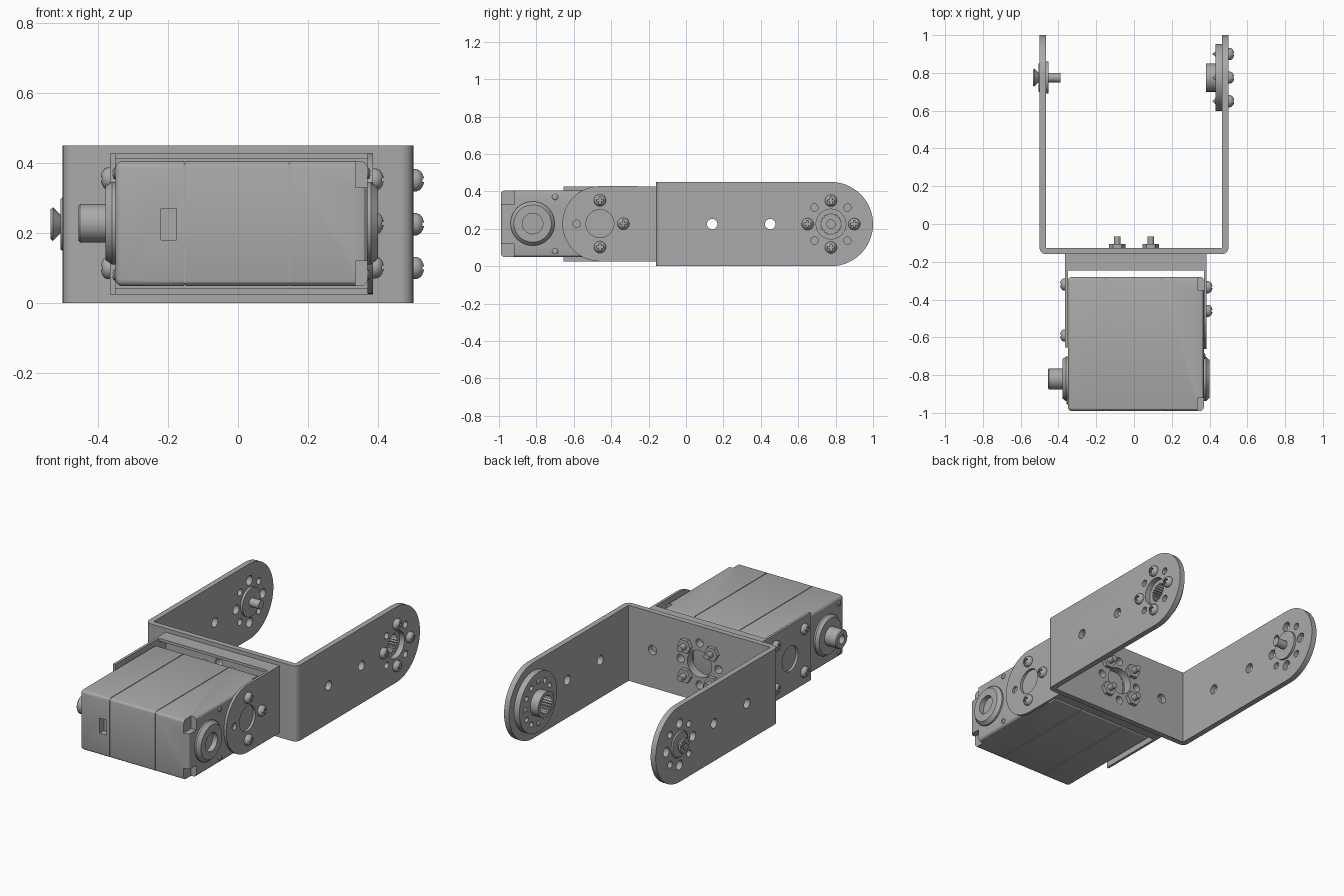
import bpy, bmesh
from math import sin, cos, pi, radians

if "Cube" in bpy.data.objects:
    bpy.data.objects.remove(bpy.data.objects["Cube"])

C = 0.225          # height of the centre line
PITCH = 0.125      # radius of the screw circles

grey = bpy.data.materials.new("grey metal")
grey.use_nodes = True
grey.diffuse_color = (0.4, 0.4, 0.4, 1)
grey.node_tree.nodes["Principled BSDF"].inputs["Base Color"].default_value = (0.4, 0.4, 0.4, 1)


def place(axis, u, v, t):
    return {"x": (t, u, v), "y": (u, t, v), "z": (u, v, t)}[axis]


def finish(bm, name):
    bmesh.ops.remove_doubles(bm, verts=bm.verts, dist=1e-5)
    bmesh.ops.recalc_face_normals(bm, faces=bm.faces)
    me = bpy.data.meshes.new(name)
    bm.to_mesh(me)
    bm.free()
    me.materials.append(grey)
    ob = bpy.data.objects.new(name, me)
    bpy.context.collection.objects.link(ob)
    smooth(ob)
    return ob


def smooth(ob):
    ob.data.shade_smooth()
    ob.data.set_sharp_from_angle(angle=radians(30))


def add_prism(bm, pts, axis, a, b):
    low = bm.faces.new([bm.verts.new(place(axis, u, v, a)) for u, v in pts])
    top = bmesh.ops.extrude_face_region(bm, geom=[low])["geom"]
    shift = place(axis, 0, 0, b - a)
    bmesh.ops.translate(bm, vec=shift, verts=[g for g in top if isinstance(g, bmesh.types.BMVert)])


def prism(name, pts, axis, a, b):
    bm = bmesh.new()
    add_prism(bm, pts, axis, a, b)
    return finish(bm, name)


def arc(u, v, r, a0, a1, n=24):
    return [(u + r * cos(radians(a0 + (a1 - a0) * i / n)),
             v + r * sin(radians(a0 + (a1 - a0) * i / n))) for i in range(n + 1)]


def rect(u0, u1, v0, v1):
    return [(u0, v0), (u1, v0), (u1, v1), (u0, v1)]


def lathe(name, axis, u, v, profile, seg=32):
    """Turn (distance along axis, radius) points; a profile off the axis makes a ring."""
    bm = bmesh.new()
    rings = [[bm.verts.new(place(axis, u + r * cos(2 * pi * k / seg), v + r * sin(2 * pi * k / seg), t))
              for k in range(seg)] for t, r in profile]
    pairs = list(zip(rings, rings[1:]))
    if profile[0][1] > 0:
        pairs.append((rings[-1], rings[0]))
    for p, q in pairs:
        for k in range(seg):
            j = (k + 1) % seg
            bm.faces.new((p[k], p[j], q[j], q[k]))
    return finish(bm, name)


def cylinder(name, axis, u, v, a, b, r, seg=32):
    return lathe(name, axis, u, v, [(a, 0), (a, r), (b, r), (b, 0)], seg)


def boolean(ob, cutter, op="DIFFERENCE"):
    mod = ob.modifiers.new("cut", "BOOLEAN")
    mod.operation, mod.object, mod.solver = op, cutter, "EXACT"
    bake(ob)
    bpy.data.objects.remove(cutter)


def bake(ob):
    graph = bpy.context.evaluated_depsgraph_get()
    me = bpy.data.meshes.new_from_object(ob.evaluated_get(graph))
    ob.modifiers.clear()
    ob.data = me
    smooth(ob)


def drill(ob, axis, a, b, holes):
    """Cut round holes, each (u, v, radius)."""
    bm = bmesh.new()
    for u, v, r in holes:
        add_prism(bm, arc(u, v, r, 0, 345, 23), axis, a, b)
    boolean(ob, finish(bm, "drill"))


def circle(u, v, r, n, start=0):
    return [(u + r * cos(start + 2 * pi * i / n), v + r * sin(start + 2 * pi * i / n)) for i in range(n)]


def screw(name, axis, u, v, t, d, r=0.032, h=0.03):
    """Domed head standing on t towards d, with a cross recess."""
    dome = [(t + d * h * s, r * w) for s, w in ((0, 0), (0, 1), (.3, 1), (.65, .85), (.88, .58), (1, .3), (1, 0))]
    head = lathe(name, axis, u, v, dome, 24)
    cross_cut(head, axis, u, v, t + d * h * .5, t + d * h * 1.5, r * .6)


def cross_cut(head, axis, u, v, a, b, s):
    w = s * .25
    quarter = [(s, -w), (s, w), (w, w)]
    pts = []
    for _ in range(4):
        pts += [(u + x, v + y) for x, y in quarter]
        quarter = [(-y, x) for x, y in quarter]
    boolean(head, prism("cross", pts, axis, a, b))


# Large U bracket: bent strip with rounded arm ends
strip = ([(-.5, 1.1)] + arc(-.465, -.125, .035, 180, 270, 6) + arc(.465, -.125, .035, 270, 360, 6)
         + [(.5, 1.1), (.467, 1.1), (.467, -.127), (-.467, -.127), (-.467, 1.1)])
bracket = prism("large_bracket", strip, "z", -.1, .55)
side = [(-.3, 0)] + arc(.775, C, .225, -90, 90, 32) + [(-.3, .45)]
boolean(bracket, prism("outline", side, "x", -.7, .7), "INTERSECT")
hub = (.775, C)
diag = [(u, v, .02) for u, v in circle(*hub, PITCH, 4, pi / 4)]
card = [(u, v, .028) for u, v in circle(*hub, PITCH, 4)]
arm_holes = [(.14, C, .028), (.45, C, .028), (*hub, .08)] + diag
drill(bracket, "x", .4, .6, arm_holes)
drill(bracket, "x", -.6, -.4, arm_holes + card)
base_holes = [(0, C, .08)] + [(u, v, .024) for u, v in circle(0, C, PITCH, 4)]
drill(bracket, "y", -.3, -.05, base_holes + [(-.31, C, .028), (.31, C, .028)])

# Small bracket: back and left plate, rounded right plate, stiffening lips
mid = (-.46, C + .002)
corner = [(-.365, -.655), (-.35, -.655), (-.35, -.178), (.37, -.178), (.37, -.16), (-.365, -.16)]
small = prism("small_bracket", corner, "z", .025, .427)
drill(small, "y", -.25, -.1, base_holes)
drill(small, "x", -.5, -.3, [(*mid, .075)])
right_plate = prism("small_bracket_right_plate",
                    [(-.16, .427)] + arc(*mid, .201, 90, 270, 32) + [(-.16, .025)], "x", .37, .385)
drill(right_plate, "x", .3, .5, [(*mid, .075), (mid[0] - PITCH, mid[1], .02)])
for label, z in (("lower", .025), ("upper", .411)):
    prism(label + "_lip", rect(-.35, .37, -.245, -.17), "z", z, z + .016)

# Fasteners of the small bracket
for i in (-1, 0, 1):
    screw("right_plate_screw", "x", mid[0] + PITCH * (i == 0), mid[1] + PITCH * i, .385, 1)
for y in (-.32, -.59):
    for z in (.1, .355):
        screw("left_plate_screw", "x", y, z, -.365, -1, h=.026)
for x, z in circle(0, C, PITCH, 4, pi / 4):
    screw("bolt_head", "y", x, z, -.178, -1)
    cylinder("bolt_shank", "y", x, z, -.18, -.065, .018, 16)
    lathe("nut", "y", x, z, [(-.127, .018), (-.127, .043), (-.105, .043), (-.105, .018)], 6)

# Motor housing with seams, corner notches and a front socket
body = prism("motor_housing", rect(-.99, -.28, .048, .405), "x", -.35, .37)
bevel = body.modifiers.new("bevel", "BEVEL")
bevel.width, bevel.segments = .02, 3
bake(body)
for x in (-.152, .147):
    seam = prism("seam", rect(-1.1, -.2, 0, .5), "x", x - .002, x + .002)
    boolean(seam, prism("core", rect(-.986, -.284, .052, .401), "x", x - .1, x + .1))
    boolean(body, seam)
for y0, y1 in ((-1.1, -.92), (-.35, -.2)):
    for z0, z1 in ((0, .12), (.33, .5)):
        boolean(body, prism("notch", rect(y0, y1, z0, z1), "x", .335, .5))
boolean(body, prism("socket", rect(-.22, -.175, .18, .27), "y", -1.1, -.95))
for x, d in ((.37, 1), (-.35, -1)):
    for z in (.08, .37):
        screw("housing_screw", "x", -.7 if d > 0 else -.94, z, x, d, .016, .008)

# Motor bosses and output shaft
axle = (-.82, C + .003)
lathe("right_boss", "x", *axle, [(.36, .055), (.36, .118), (.38, .118), (.4, .1), (.4, .055)], 48)
lathe("left_boss", "x", *axle, [(-.34, .04), (-.34, .118), (-.36, .118), (-.378, .105), (-.378, .04)], 48)
lathe("output_shaft", "x", *axle, [(-.34, .025), (-.34, .055), (-.45, .055), (-.455, .05), (-.455, .025)])

# Horn on the right arm, with splined bore
horn = lathe("horn", "x", *hub, [(.468, 0), (.468, .178), (.432, .178), (.432, .075), (.38, .075), (.38, 0)], 48)
drill(horn, "x", .4, .5, [(u, v, .015) for i, (u, v) in enumerate(circle(*hub, PITCH, 12)) if i % 3])
teeth = [(hub[0] + r * cos(a), hub[1] + r * sin(a))
         for i in range(48) for r, a in [(.05 + .008 * (i % 2), 2 * pi * i / 48)]]
boolean(horn, prism("spline", teeth, "x", .3, .6))
for y, z in circle(*hub, PITCH, 4):
    screw("horn_screw", "x", y, z, .5, 1)
    lathe("horn_screw_tip", "x", y, z, [(.502, 0), (.502, .022), (.435, .018), (.415, 0)], 16)

# Pivot on the left arm
lathe("pivot_bush", "x", *hub, [(-.506, .02), (-.506, .072), (-.496, .08), (-.467, .08),
                                (-.467, .085), (-.453, .085), (-.453, .02)], 40)
pivot = lathe("pivot_screw", "x", *hub, [(-.535, 0), (-.535, .042), (-.528, .048), (-.505, .025),
                                         (-.39, .025), (-.39, 0)])
cross_cut(pivot, "x", *hub, -.55, -.52, .026)
